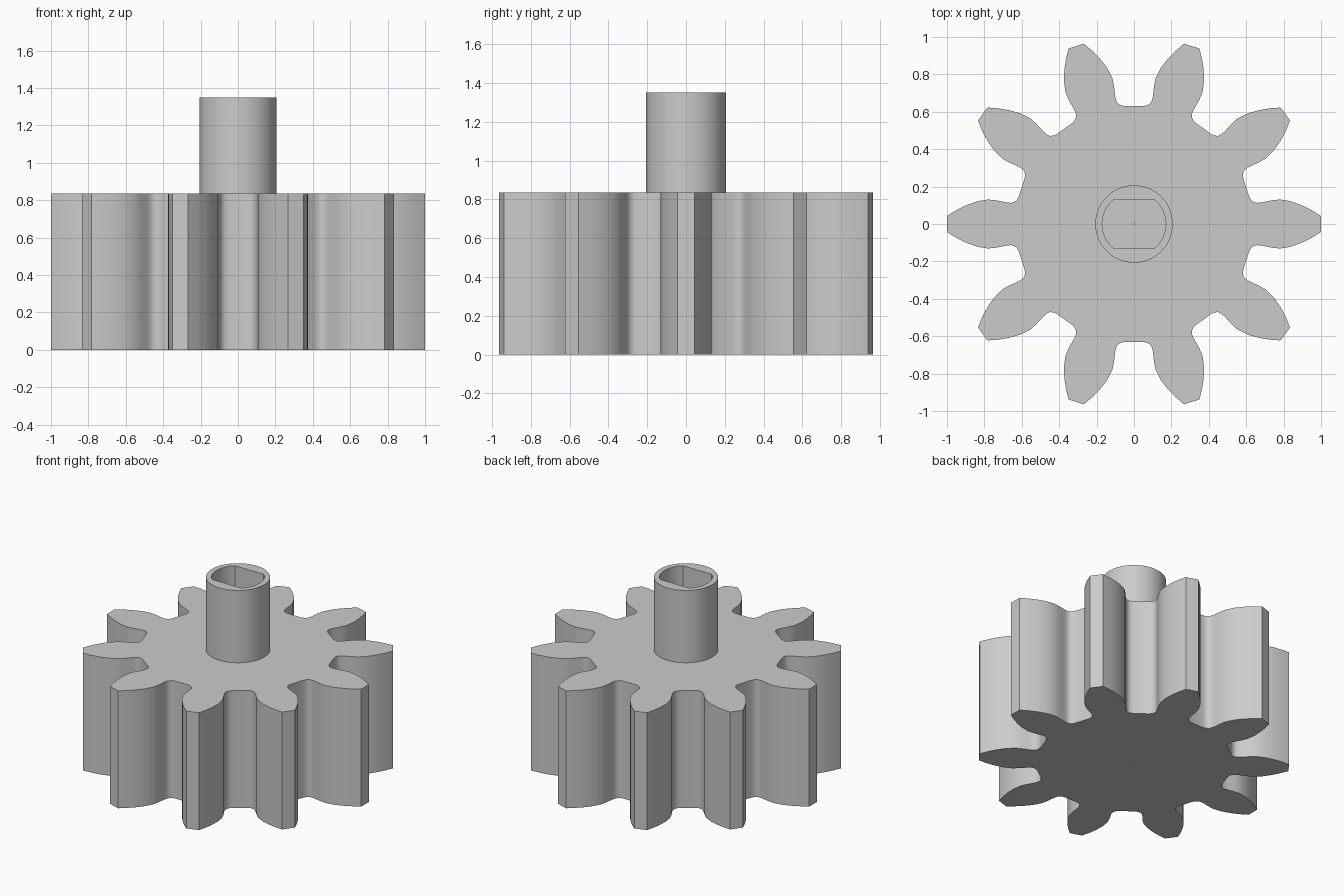
import bpy
import bmesh
from math import sin, cos, pi, radians

cube = bpy.data.objects.get("Cube")
if cube:
    bpy.data.objects.remove(cube, do_unlink=True)

TEETH = 10
GEAR_TOP = 0.835
HUB_TOP = 1.35

grey = bpy.data.materials.new("plain grey")
grey.use_nodes = True
colour = (0.6, 0.6, 0.6, 1)
grey.diffuse_color = colour
grey.node_tree.nodes["Principled BSDF"].inputs["Base Color"].default_value = colour


def circle(radius, count, flat=None):
    """Points of a circle, optionally cut by two flats across y."""
    pts = []
    for i in range(count):
        a = 2 * pi * i / count
        x, y = radius * cos(a), radius * sin(a)
        if flat:
            y = max(-flat, min(flat, y))
        pts.append((x, y))
    return pts


def prism(name, outlines, bottom, top):
    """Extrude filled outlines (the inner ones become holes) from bottom to top."""
    curve = bpy.data.curves.new(name, "CURVE")
    curve.dimensions = "2D"
    curve.fill_mode = "BOTH"
    curve.extrude = (top - bottom) / 2
    for pts in outlines:
        spline = curve.splines.new("POLY")
        spline.points.add(len(pts) - 1)
        for p, (x, y) in zip(spline.points, pts):
            p.co = (x, y, 0, 1)
        spline.use_cyclic_u = True
    helper = bpy.data.objects.new(name + "_outline", curve)
    bpy.context.collection.objects.link(helper)
    bpy.context.view_layer.update()
    mesh = bpy.data.meshes.new_from_object(
        helper.evaluated_get(bpy.context.evaluated_depsgraph_get()))
    bpy.data.objects.remove(helper, do_unlink=True)

    # Weld caps to walls and set the part at its height
    bm = bmesh.new()
    bm.from_mesh(mesh)
    bmesh.ops.remove_doubles(bm, verts=bm.verts, dist=0.0002)
    bmesh.ops.translate(bm, verts=bm.verts, vec=(0, 0, (top + bottom) / 2))
    bmesh.ops.recalc_face_normals(bm, faces=bm.faces)
    bm.to_mesh(mesh)
    bm.free()

    mesh.materials.clear()
    mesh.materials.append(grey)
    obj = bpy.data.objects.new(name, mesh)
    bpy.context.collection.objects.link(obj)
    bpy.ops.object.select_all(action="DESELECT")
    obj.select_set(True)
    bpy.context.view_layer.objects.active = obj
    bpy.ops.object.shade_smooth_by_angle(angle=radians(35))
    return obj


# One flank of a tooth from its tip down through the root fillet
flank = [(1.0, 0.043), (0.95, 0.074), (0.9, 0.099), (0.84, 0.121),
         (0.78, 0.131), (0.74, 0.127), (0.7, 0.119), (0.68, 0.115),
         (0.66, 0.113), (0.641, 0.117), (0.626, 0.129), (0.616, 0.147)]
tooth = [(x, -y) for x, y in reversed(flank)] + flank

# Repeat the tooth around the axis
gear = []
for i in range(TEETH):
    c, s = cos(2 * pi * i / TEETH), sin(2 * pi * i / TEETH)
    gear += [(x * c - y * s, x * s + y * c) for x, y in tooth]

# Gear with its pin-sized centre hole
prism("gear_body", [gear, circle(0.005, 12)], 0, GEAR_TOP)

# Hub with a double-flatted shaft socket
socket = circle(0.17, 96, flat=0.17 * sin(radians(48.75)))
prism("shaft_hub", [circle(0.207, 96), socket], GEAR_TOP, HUB_TOP)
